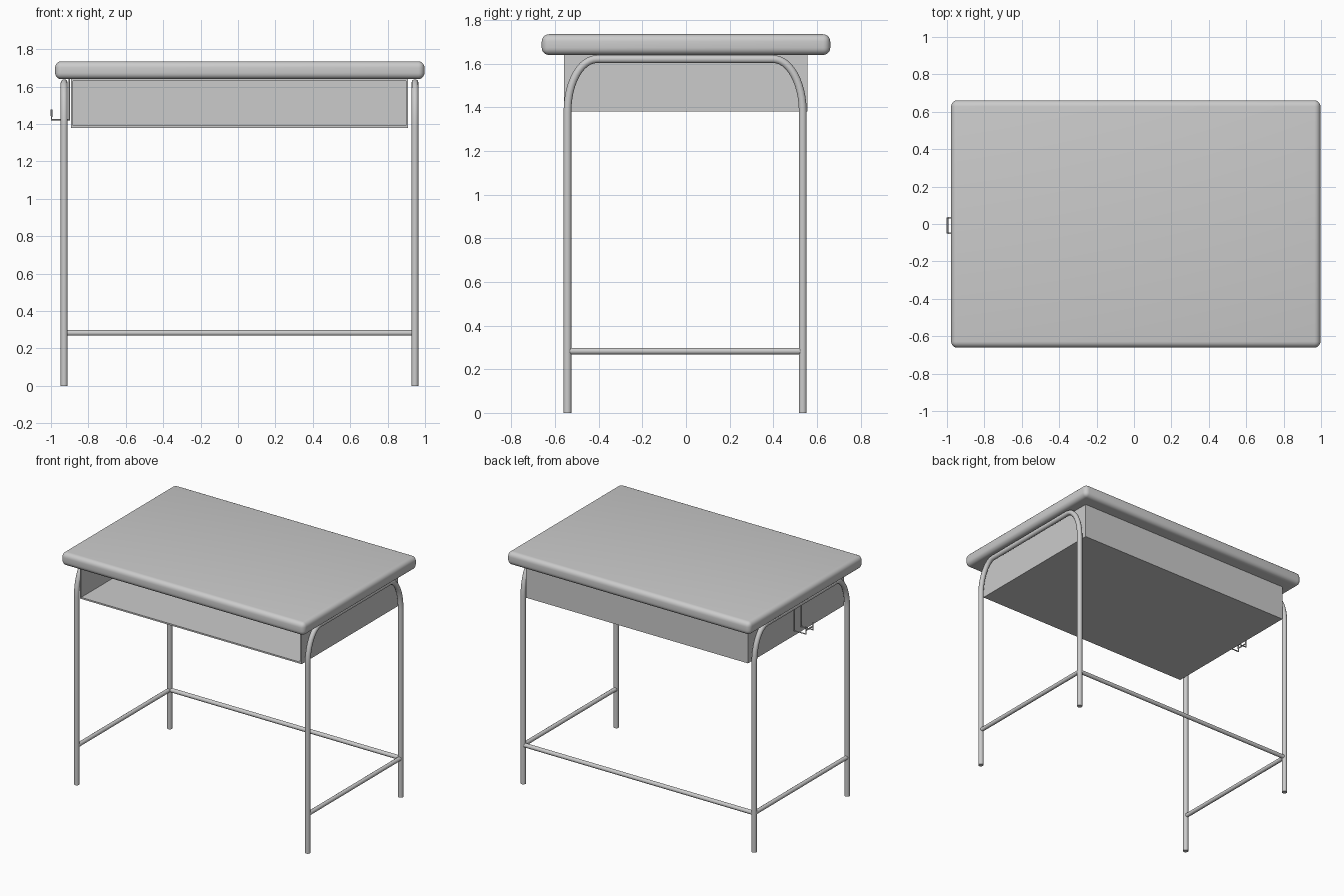
import bpy, bmesh, math
from mathutils import Matrix

if "Cube" in bpy.data.objects:
    bpy.data.objects.remove(bpy.data.objects["Cube"])

CX = 0.0085            # desk centre line; the hook sticks out to the left
LEG_X = 0.938          # leg frame offset from the centre line
Y0, Y1 = -0.543, 0.535  # front and back leg positions


def smooth(ob, angle=35):
    bpy.ops.object.select_all(action='DESELECT')
    ob.select_set(True)
    bpy.context.view_layer.objects.active = ob
    bpy.ops.object.shade_smooth_by_angle(angle=math.radians(angle))


def box_mesh(name, lo, hi, edit):
    bm = bmesh.new()
    size = [b - a for a, b in zip(lo, hi)]
    mid = [(a + b) / 2 for a, b in zip(lo, hi)]
    bmesh.ops.create_cube(bm, size=1, matrix=Matrix.Translation(mid) @ Matrix.Diagonal((*size, 1)))
    edit(bm)
    bmesh.ops.recalc_face_normals(bm, faces=bm.faces)
    me = bpy.data.meshes.new(name)
    bm.to_mesh(me)
    bm.free()
    ob = bpy.data.objects.new(name, me)
    bpy.context.collection.objects.link(ob)
    smooth(ob)
    return ob


def tube(name, paths, radius, res=3):
    cu = bpy.data.curves.new(name, 'CURVE')
    cu.dimensions = '3D'
    cu.bevel_depth = radius
    cu.bevel_resolution = res
    cu.use_fill_caps = True
    for pts in paths:
        sp = cu.splines.new('POLY')
        sp.points.add(len(pts) - 1)
        for p, co in zip(sp.points, pts):
            p.co = (*co, 1)
    ob = bpy.data.objects.new(name, cu)
    bpy.context.collection.objects.link(ob)
    bpy.ops.object.select_all(action='DESELECT')
    ob.select_set(True)
    bpy.context.view_layer.objects.active = ob
    bpy.ops.object.convert(target='MESH')
    smooth(bpy.context.object, 50)


# Tabletop with rounded edges
def round_edges(bm):
    bmesh.ops.bevel(bm, geom=bm.edges[:], offset=0.033, segments=5, profile=0.5, affect='EDGES')


box_mesh("tabletop", (-0.978, -0.661, 1.64), (0.997, 0.661, 1.735), round_edges)


# Storage box, open to the front
def hollow(bm):
    bm.faces.ensure_lookup_table()
    front = min(bm.faces, key=lambda f: f.calc_center_median().y)
    bmesh.ops.inset_region(bm, faces=[front], thickness=0.016)
    ret = bmesh.ops.extrude_discrete_faces(bm, faces=[front])
    bmesh.ops.translate(bm, verts=ret['faces'][0].verts, vec=(0, 1.098, 0))


box_mesh("storage_box", (-0.893, -0.56, 1.38), (0.909, 0.556, 1.642), hollow)

# Bent leg frames and their side bars
BW, BH, TOP = 0.135, 0.24, 1.621
arc = [(1 - math.cos(a), math.sin(a)) for a in (math.pi / 2 * i / 12 for i in range(13))]
profile = [(Y0, 0)] + [(Y0 + BW * u, TOP - BH + BH * v) for u, v in arc]
profile += [(Y1 - BW * u, TOP - BH + BH * v) for u, v in reversed(arc)] + [(Y1, 0)]
for side, s in (("left", -1), ("right", 1)):
    x = CX + s * LEG_X
    tube(side + "_leg_frame", [[(x, y, z) for y, z in profile]], 0.0187)
    tube(side + "_side_bar", [[(x, Y0, 0.283), (x, Y1, 0.283)]], 0.0155)

# Back cross bar
tube("back_bar", [[(CX - LEG_X, Y1, 0.283), (CX + LEG_X, Y1, 0.283)]], 0.0155)

# Bag hook: two J-shaped rods joined by a short bar
HY = (-0.049, 0.033)
hooks = [[(-0.902, y, 1.645), (-0.902, y, 1.423), (-0.997, y, 1.423), (-0.997, y, 1.478)] for y in HY]
tube("bag_hook", hooks + [[(-0.997, HY[0], 1.45), (-0.997, HY[1], 1.45)]], 0.005, 1)
